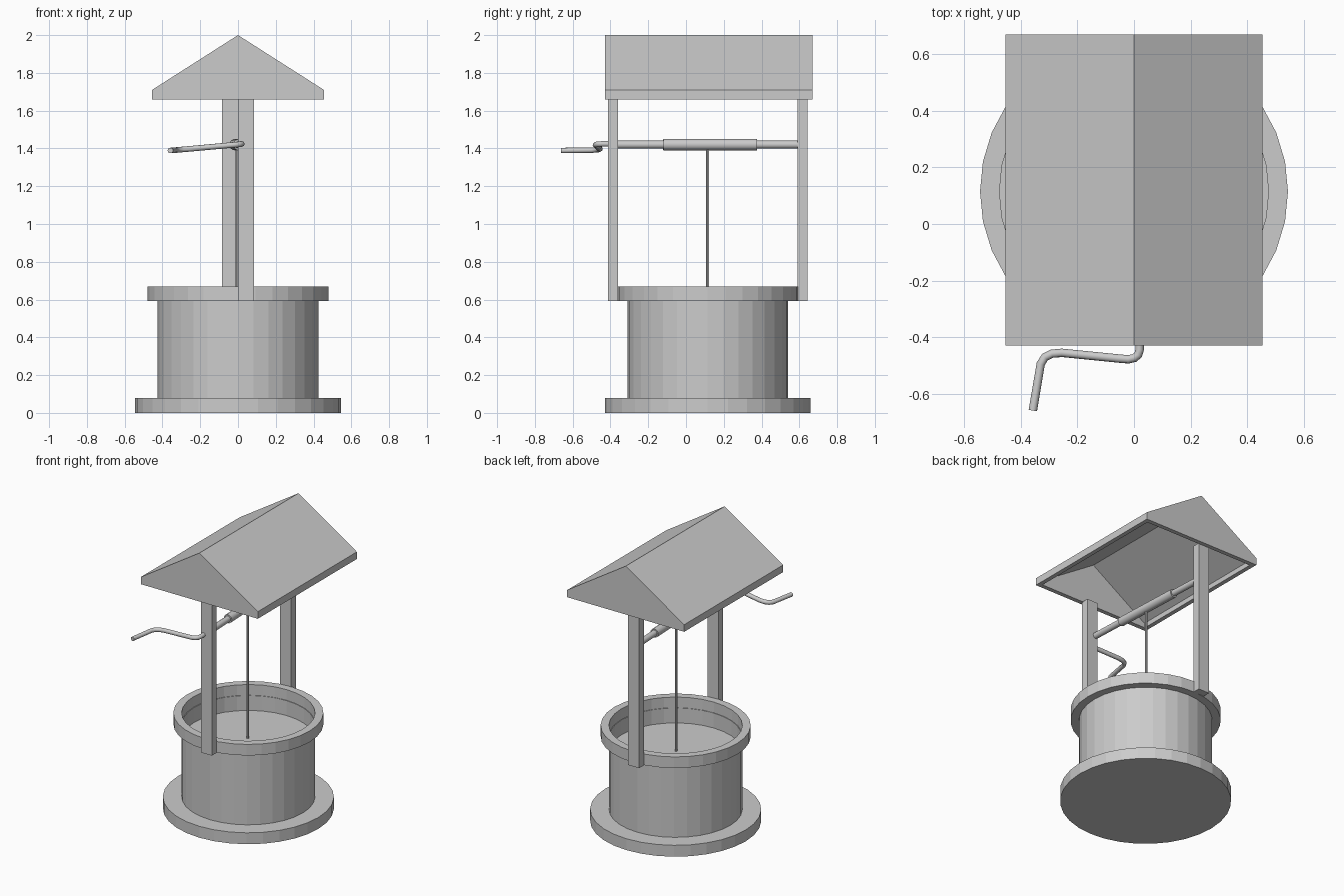
import bpy, bmesh, math
from mathutils import Vector

if "Cube" in bpy.data.objects:
    bpy.data.objects.remove(bpy.data.objects["Cube"])

CY = 0.115  # y of the well's centre


def finish(name, bm, loc=(0, 0, 0)):
    bmesh.ops.recalc_face_normals(bm, faces=bm.faces)
    me = bpy.data.meshes.new(name)
    bm.to_mesh(me)
    bm.free()
    ob = bpy.data.objects.new(name, me)
    ob.location = loc
    bpy.context.collection.objects.link(ob)
    return ob


def lathe(name, profile, sides=32, closed=False):
    """Spin an (r, z) profile about the well's axis."""
    bm = bmesh.new()
    verts = [bm.verts.new((r, 0, z)) for r, z in profile]
    n = len(verts)
    edges = [bm.edges.new((verts[i], verts[(i + 1) % n])) for i in range(n if closed else n - 1)]
    bmesh.ops.spin(bm, geom=verts + edges, cent=(0, 0, 0), axis=(0, 0, 1),
                   angle=2 * math.pi, steps=sides, use_merge=True)
    bmesh.ops.remove_doubles(bm, verts=bm.verts, dist=1e-5)
    return finish(name, bm, (0, CY, 0))


def box(name, lo, hi):
    bm = bmesh.new()
    bmesh.ops.create_cube(bm, size=1)
    for v in bm.verts:
        v.co = [(a + b) / 2 + c * (b - a) for a, b, c in zip(lo, hi, v.co)]
    return finish(name, bm)


def rod(name, a, b, r, sides=16):
    a, b = Vector(a), Vector(b)
    bpy.ops.mesh.primitive_cylinder_add(vertices=sides, radius=r, depth=(b - a).length,
                                        location=(a + b) / 2)
    ob = bpy.context.object
    ob.name = name
    ob.rotation_euler = (b - a).to_track_quat('Z', 'Y').to_euler()
    bpy.ops.object.shade_smooth_by_angle()
    return ob


# Stone well: base slab, wall with inner floor, rim
lathe("base_slab", [(0, 0), (0.545, 0), (0.545, 0.08), (0, 0.08)])
lathe("well_wall", [(0.425, 0.08), (0.425, 0.595), (0.421, 0.595), (0.421, 0.49), (0, 0.49)])
lathe("well_rim", [(0.425, 0.592), (0.478, 0.592), (0.478, 0.67), (0.425, 0.67)], closed=True)

# Posts, offset to opposite sides of the centre line
box("front_post", (0, -0.412, 0.592), (0.085, -0.36, 1.665))
box("back_post", (-0.085, 0.59, 0.592), (0, 0.642, 1.665))

# Hollow gable roof, open underneath
bm = bmesh.new()
ends = [[bm.verts.new((x, y, z)) for x, z in
         ((-0.455, 1.66), (-0.455, 1.71), (0, 2.0), (0.455, 1.71), (0.455, 1.66))]
        for y in (-0.43, 0.67)]
for end in ends:
    bm.faces.new(end)
for i in range(4):
    bm.faces.new((ends[0][i], ends[0][i + 1], ends[1][i + 1], ends[1][i]))
roof = finish("roof", bm)
shell = roof.modifiers.new("shell", 'SOLIDIFY')
shell.thickness = 0.03
shell.offset = -1
shell.use_even_offset = True


# Axle and winding drum, slightly skewed between the posts
def axle(y):
    return (-0.044 * (y - CY) - 0.005, y, 1.42)


rod("axle", axle(-0.38), axle(0.6), 0.021)
rod("winding_drum", axle(-0.12), axle(0.375), 0.03)
rod("rope", (-0.004, CY, 0.485), (-0.004, CY, 1.41), 0.008, 8)

# Bent crank handle
path = [(0.02, -0.38, 1.424), (0.02, -0.445, 1.424), (0.015, -0.463, 1.423),
        (0.002, -0.474, 1.421), (-0.02, -0.479, 1.419), (-0.055, -0.476, 1.416),
        (-0.255, -0.456, 1.398), (-0.29, -0.459, 1.395), (-0.315, -0.471, 1.393),
        (-0.33, -0.495, 1.391), (-0.358, -0.66, 1.389)]
cu = bpy.data.curves.new("crank_handle", 'CURVE')
cu.dimensions = '3D'
cu.bevel_depth = 0.015
cu.bevel_resolution = 3
cu.use_fill_caps = True
sp = cu.splines.new('POLY')
sp.points.add(len(path) - 1)
for p, co in zip(sp.points, path):
    p.co = (*co, 1)
sp.use_smooth = True
bpy.context.collection.objects.link(bpy.data.objects.new("crank_handle", cu))
